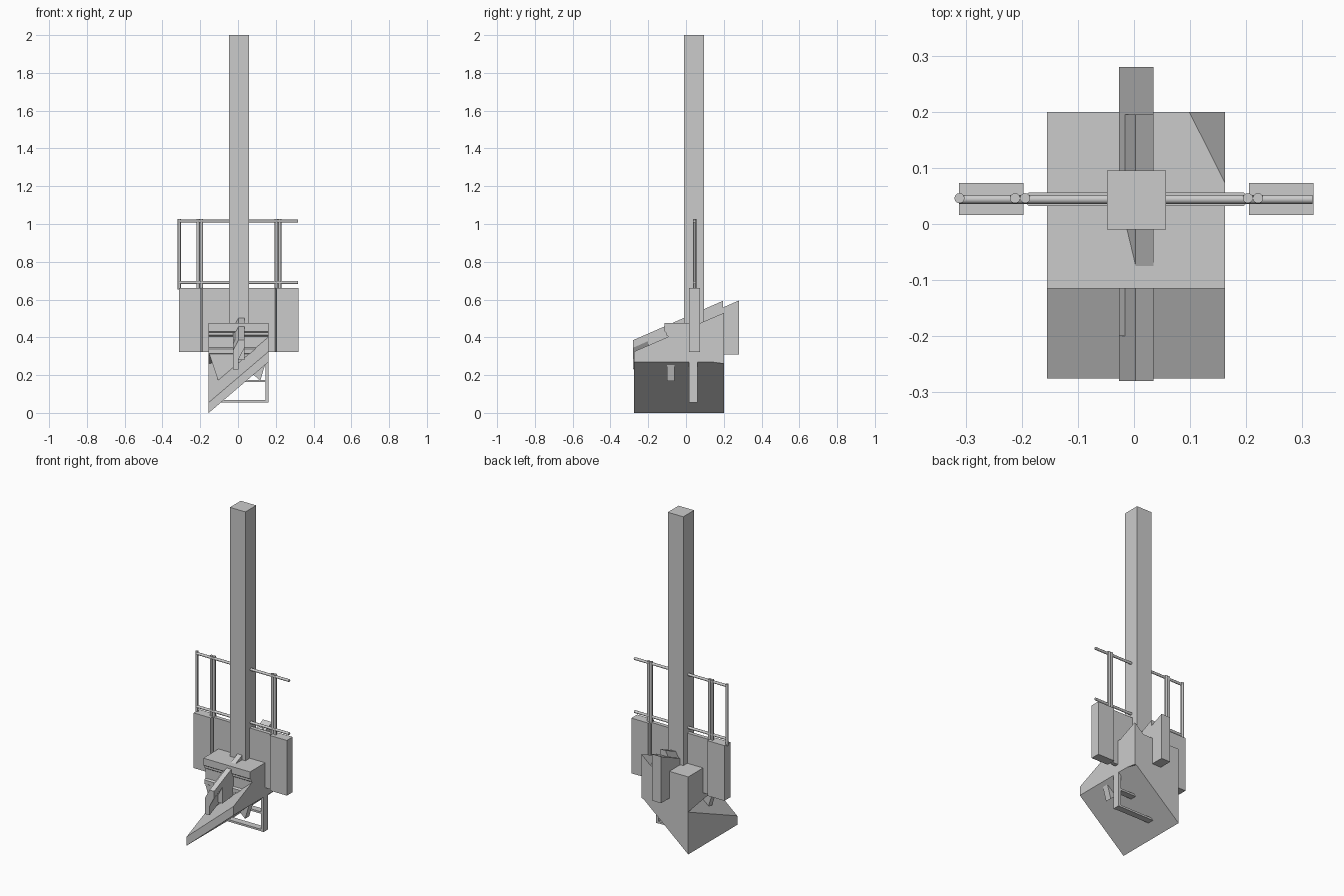
import bpy, bmesh

if "Cube" in bpy.data.objects:
    bpy.data.objects.remove(bpy.data.objects["Cube"])


def finish(name, bm):
    bmesh.ops.recalc_face_normals(bm, faces=bm.faces)
    me = bpy.data.meshes.new(name)
    bm.to_mesh(me)
    bm.free()
    ob = bpy.data.objects.new(name, me)
    bpy.context.collection.objects.link(ob)
    return ob


def loft(name, ring_a, ring_b):
    """Closed solid between two matching outlines."""
    bm = bmesh.new()
    a = [bm.verts.new(p) for p in ring_a]
    b = [bm.verts.new(p) for p in ring_b]
    n = len(a)
    bm.faces.new(a)
    bm.faces.new(b[::-1])
    for i in range(n):
        j = (i + 1) % n
        bm.faces.new((a[i], b[i], b[j], a[j]))
    return finish(name, bm)


def box(name, x0, x1, y0, y1, z0, z1):
    ring = [(x0, y0), (x1, y0), (x1, y1), (x0, y1)]
    return loft(name, [(x, y, z0) for x, y in ring], [(x, y, z1) for x, y in ring])


def rod(name, p, axis, length, r=0.009, sides=12):
    bpy.ops.mesh.primitive_cylinder_add(vertices=sides, radius=r, depth=length, location=p)
    ob = bpy.context.object
    ob.name = name
    if axis == 'X':
        ob.rotation_euler[1] = 1.570796
    bpy.ops.object.shade_smooth_by_angle()
    return ob


X0, X1 = -0.155, 0.162      # base width
Y0, Y1 = -0.275, 0.2        # base depth

# tall square mast
box("mast", -0.048, 0.057, -0.01, 0.095, 0.3, 2.0)


# sloped base slab: underside rises to the right, top also rises to the back
def slab_end(y):
    lift = 0.055 + 0.43 * (y - Y0)
    return [(X0, y, 0), (X1, y, 0.27), (X1, y, 0.27 + lift), (X0, y, lift)]


loft("base_slab", slab_end(Y0), slab_end(Y1))

# moulded block carrying the mast, profile swept along x
profile = [(-0.115, 0.475), (-0.115, 0.432), (-0.105, 0.425), (-0.105, 0.412),
           (-0.095, 0.405), (-0.095, 0.345), (-0.105, 0.338), (-0.105, 0.315),
           (-0.09, 0.305), (Y1, 0.26), (Y1, 0.475)]
loft("moulded_block", [(X0, y, z) for y, z in profile], [(X1, y, z) for y, z in profile])

# tapered bracket plate below the block
taper = [(X0, 0.32), (-0.105, 0.17), (-0.02, 0.24), (0.04, 0.24), (0.118, 0.17), (X1, 0.32)]
loft("tapered_bracket", [(x, -0.1, z) for x, z in taper], [(x, -0.06, z) for x, z in taper])

# leaning rafter climbing towards the back
section = [(0.003, 0), (0.035, 0), (0.035, -0.04), (0.003, -0.10),
           (0.003, -0.155), (-0.027, -0.155), (-0.027, -0.055)]
loft("leaning_rafter", [(x, -0.28, 0.385 + z) for x, z in section],
     [(x, 0.195, 0.593 + z) for x, z in section])

# straight rear rafter
side = [(-0.2, 0.28), (0.1, 0.31), (0.28, 0.31), (0.28, 0.595), (-0.2, 0.385)]
loft("rear_rafter", [(-0.027, y, z) for y, z in side], [(0.035, y, z) for y, z in side])

# solid parapet panels
box("left_panel", -0.312, -0.197, 0.016, 0.073, 0.322, 0.66)
box("right_panel", 0.205, 0.32, 0.016, 0.073, 0.322, 0.66)
mid = [(-0.197, 0.044), (-0.188, 0.032), (0.196, 0.032), (0.205, 0.044), (0.196, 0.056), (-0.188, 0.056)]
loft("middle_panel", [(x, y, 0.322) for x, y in mid], [(x, y, 0.66) for x, y in mid])

# railing posts and rails
for i, x in enumerate((-0.311, -0.212, -0.194, 0.203, 0.221)):
    rod(f"railing_post_{i}", (x, 0.046, 0.84), 'Z', 0.375)
for i, z in enumerate((0.69, 1.015)):
    rod(f"railing_rail_{i}", (0.003, 0.044, z), 'X', 0.63, 0.008)

# small frame hanging below the slab
box("lower_frame_post", 0.146, X1, 0.016, 0.06, 0.056, 0.3)
for i, z in enumerate((0.056, 0.163)):
    box(f"lower_frame_bar_{i}", -0.1, 0.155, 0.018, 0.058, z, z + 0.012)
